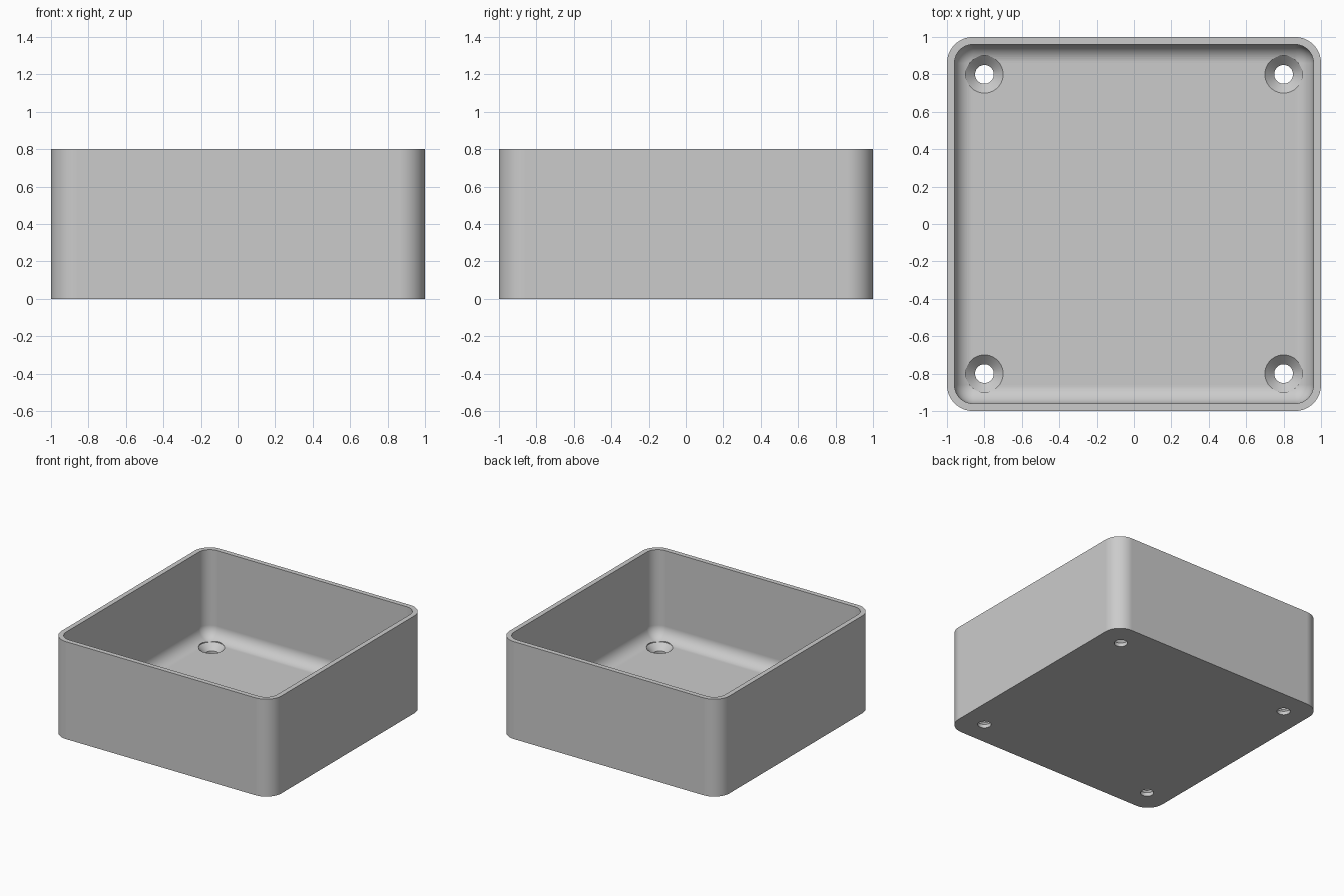
import bpy
import bmesh
from math import cos, sin, pi, radians

cube = bpy.data.objects.get("Cube")
if cube:
    bpy.data.objects.remove(cube, do_unlink=True)

HEIGHT, WALL, FLOOR = 0.8, 0.04, 0.08
OUTER_R, FILLET = 0.14, 0.10
HOLE_POS, HOLE_R, SINK_R = 0.8, 0.05, 0.1
STEPS = 14


def rounded_square(inset, z):
    """Closed outline of the tray, moved inwards by inset."""
    r, c = OUTER_R - inset, 1 - OUTER_R
    points = []
    for quarter, (sx, sy) in enumerate([(1, 1), (-1, 1), (-1, -1), (1, -1)]):
        for i in range(STEPS + 1):
            a = (quarter + i / STEPS) * pi / 2
            points.append((sx * c + r * cos(a), sy * c + r * sin(a), z))
    return points


def circle(x, y, r, z, n=64):
    return [(x + r * cos(2 * pi * i / n), y + r * sin(2 * pi * i / n), z)
            for i in range(n)]


def loft(bm, outlines):
    """Skin a closed body through a list of outlines, capped at both ends."""
    rings = [[bm.verts.new(p) for p in outline] for outline in outlines]
    for low, high in zip(rings, rings[1:]):
        for i in range(len(low)):
            j = (i + 1) % len(low)
            bm.faces.new((low[i], low[j], high[j], high[i]))
    bm.faces.new(rings[0][::-1])
    bm.faces.new(rings[-1])


def make_object(name, bm):
    bmesh.ops.remove_doubles(bm, verts=bm.verts, dist=1e-5)
    bmesh.ops.recalc_face_normals(bm, faces=bm.faces)
    mesh = bpy.data.meshes.new(name)
    bm.to_mesh(mesh)
    bm.free()
    obj = bpy.data.objects.new(name, mesh)
    bpy.context.collection.objects.link(obj)
    return obj


# Tray: outer wall, rim, inner wall, floor fillet and floor
profile = [(0, 0), (0, HEIGHT), (WALL, HEIGHT)]
for i in range(STEPS + 1):
    a = i / STEPS * pi / 2
    profile.append((WALL + FILLET * (1 - cos(a)), FLOOR + FILLET * (1 - sin(a))))
bm = bmesh.new()
loft(bm, [rounded_square(inset, z) for inset, z in profile])
tray = make_object("tray", bm)

# Countersunk screw holes in the four corners
sink = [(HOLE_R, -0.1), (HOLE_R, FLOOR - 0.05), (SINK_R, FLOOR), (SINK_R, FLOOR + 0.1)]
bm = bmesh.new()
for x in (-HOLE_POS, HOLE_POS):
    for y in (-HOLE_POS, HOLE_POS):
        loft(bm, [circle(x, y, r, z) for r, z in sink])
cutter = make_object("screw_hole_cutter", bm)
cutter.hide_render = True

cut = tray.modifiers.new("screw_holes", 'BOOLEAN')
cut.operation = 'DIFFERENCE'
cut.solver = 'EXACT'
cut.object = cutter

bpy.ops.object.select_all(action='DESELECT')
tray.select_set(True)
bpy.context.view_layer.objects.active = tray
bpy.ops.object.modifier_apply(modifier=cut.name)
bpy.data.objects.remove(cutter, do_unlink=True)

# Smooth corners and fillets, flat large faces
bpy.ops.object.shade_smooth_by_angle(angle=radians(30))
weighted = tray.modifiers.new("weighted_normals", 'WEIGHTED_NORMAL')
weighted.keep_sharp = True

# Grey plastic
grey = bpy.data.materials.new("grey")
grey.use_nodes = True
colour = (0.6, 0.6, 0.6, 1)
grey.diffuse_color = colour
grey.node_tree.nodes["Principled BSDF"].inputs["Base Color"].default_value = colour
tray.data.materials.clear()
tray.data.materials.append(grey)
